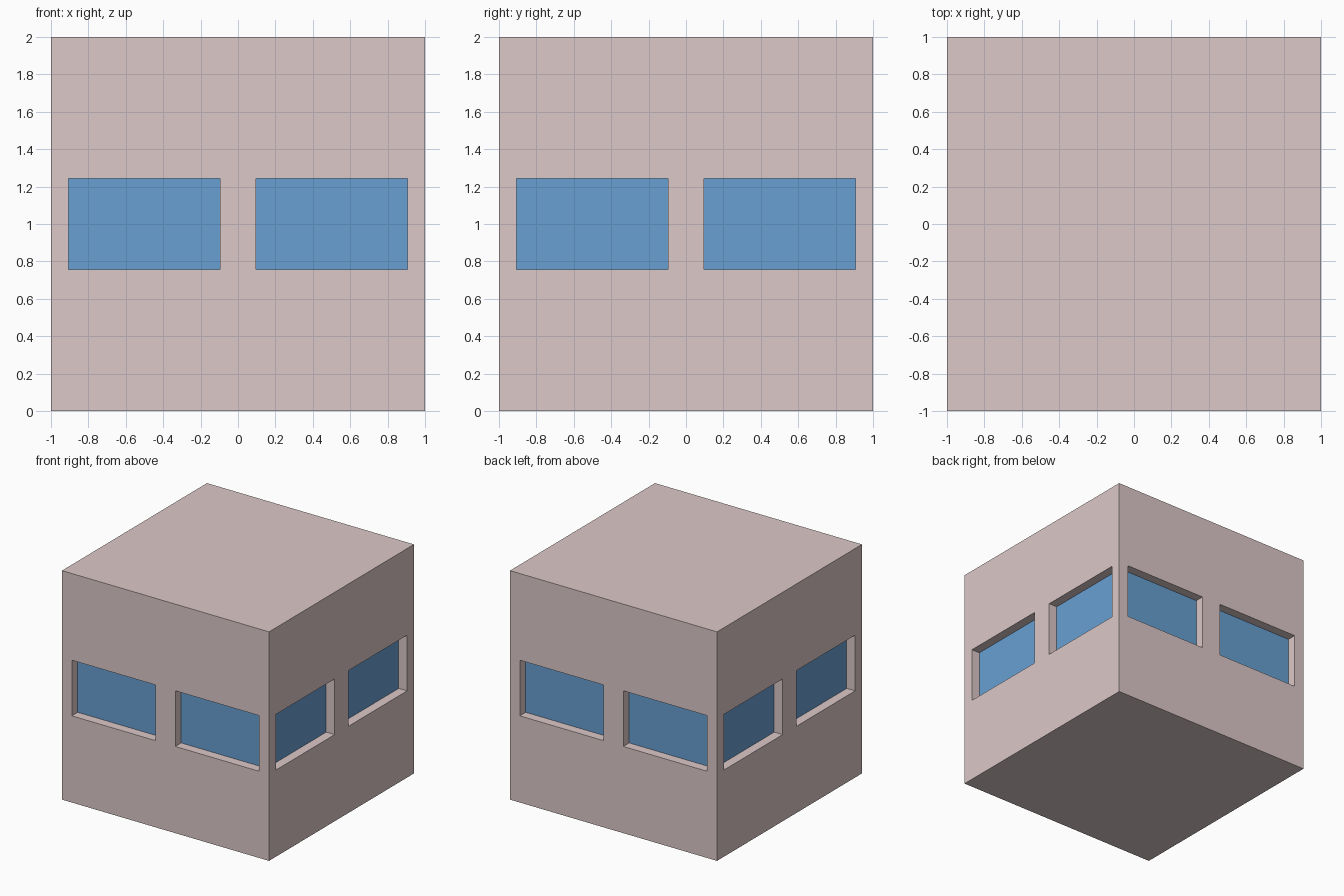
import bpy, bmesh
from mathutils import Matrix, Vector

if "Cube" in bpy.data.objects:
    bpy.data.objects.remove(bpy.data.objects["Cube"])

OUTER, INNER = 0.905, 0.095   # window edges measured from the wall centre
SILL, HEAD = 0.757, 1.243     # window bottom and top
DEPTH = 0.081                 # how far the glass sits back


def make_object(name, bm, color):
    mesh = bpy.data.meshes.new(name)
    bm.to_mesh(mesh)
    bm.free()
    mat = bpy.data.materials.new(name + "_material")
    mat.diffuse_color = (*color, 1)
    mat.use_nodes = True
    mat.node_tree.nodes["Principled BSDF"].inputs["Base Color"].default_value = mat.diffuse_color
    mesh.materials.append(mat)
    obj = bpy.data.objects.new(name, mesh)
    bpy.context.collection.objects.link(obj)
    return obj


# Solid block, sliced along the window edge lines
bm = bmesh.new()
bmesh.ops.create_cube(bm, size=2, matrix=Matrix.Translation((0, 0, 1)))
cuts = [(axis, s * v) for axis in (0, 1) for v in (OUTER, INNER) for s in (-1, 1)]
cuts += [(2, SILL), (2, HEAD)]
for axis, value in cuts:
    normal = Vector((0, 0, 0))
    normal[axis] = 1
    bmesh.ops.bisect_plane(bm, geom=bm.verts[:] + bm.edges[:] + bm.faces[:],
                           plane_co=normal * value, plane_no=normal)
bm.normal_update()


def is_window(face):
    c = face.calc_center_median()
    along = min(abs(c.x), abs(c.y))
    return abs(face.normal.z) < 0.5 and SILL < c.z < HEAD and INNER < along < OUTER


# Push two window openings into each of the four walls
windows = [(f, f.normal.copy()) for f in bm.faces if is_window(f)]
glass = bmesh.new()
panes = []
for face, normal in windows:
    pane = bmesh.ops.extrude_discrete_faces(bm, faces=[face])["faces"][0]
    for v in pane.verts:
        v.co -= normal * DEPTH
    glass.faces.new([glass.verts.new(v.co) for v in pane.verts])
    panes.append(pane)

# The glass panes close the openings, so the wall faces behind them go
bmesh.ops.delete(bm, geom=panes, context='FACES_ONLY')
bmesh.ops.recalc_face_normals(bm, faces=bm.faces[:])

make_object("building_block", bm, (0.716, 0.578, 0.578))
make_object("window_glass", glass, (0.14, 0.35, 0.64))
